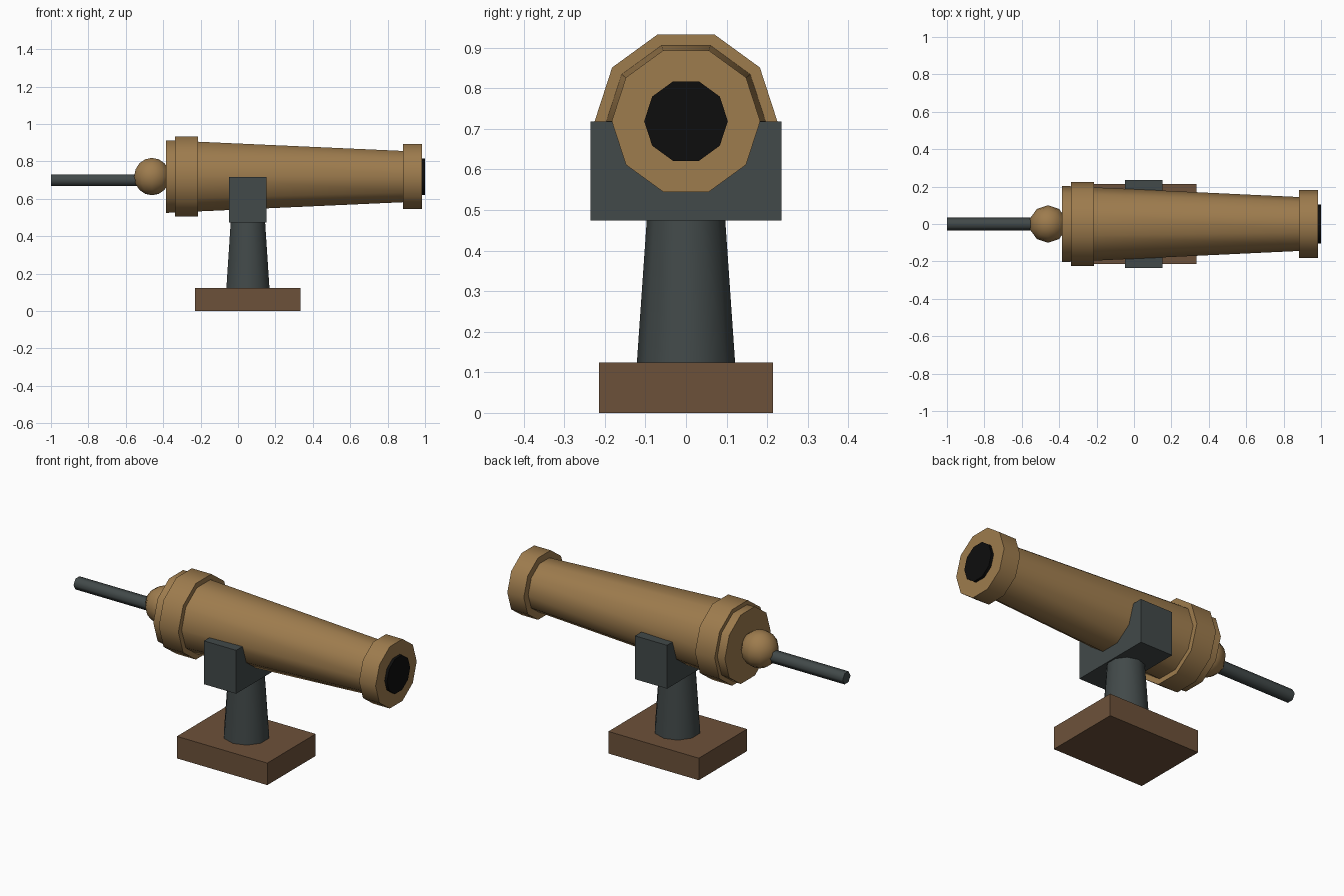
import bpy
import bmesh
import math
from mathutils import Matrix, Vector

cube = bpy.data.objects.get("Cube")
if cube:
    bpy.data.objects.remove(cube, do_unlink=True)


def material(name, colour):
    mat = bpy.data.materials.new(name)
    mat.use_nodes = True
    mat.diffuse_color = (*colour, 1)
    bsdf = next(n for n in mat.node_tree.nodes if n.type == 'BSDF_PRINCIPLED')
    bsdf.inputs["Base Color"].default_value = (*colour, 1)
    return mat


BRASS = material("brass", (0.34, 0.2, 0.075))
IRON = material("dark iron", (0.054, 0.067, 0.067))
WOOD = material("brown wood", (0.152, 0.083, 0.042))
BLACK = material("bore black", (0.004, 0.004, 0.004))


def finish(bm, name, mat):
    bmesh.ops.recalc_face_normals(bm, faces=bm.faces)
    mesh = bpy.data.meshes.new(name)
    bm.to_mesh(mesh)
    bm.free()
    mesh.materials.append(mat)
    obj = bpy.data.objects.new(name, mesh)
    bpy.context.collection.objects.link(obj)
    # Round sides are smooth, end caps stay sharp
    bpy.ops.object.select_all(action='DESELECT')
    obj.select_set(True)
    bpy.context.view_layer.objects.active = obj
    bpy.ops.object.shade_smooth_by_angle(angle=math.radians(65))
    return obj


def lathe(name, profile, mat, origin, along_x=True, sides=10):
    """Turn (distance, radius) points about the x or z axis, a corner on +y."""
    bm = bmesh.new()
    rings = []
    for dist, radius in profile:
        ring = []
        for i in range(sides):
            a = math.tau * i / sides
            u, v = radius * math.cos(a), radius * math.sin(a)
            co = Vector((dist, u, v)) if along_x else Vector((v, u, dist))
            ring.append(bm.verts.new(co + Vector(origin)))
        rings.append(ring)
    for low, high in zip(rings, rings[1:]):
        for i in range(sides):
            j = (i + 1) % sides
            bm.faces.new((low[i], low[j], high[j], high[i]))
    bm.faces.new(rings[0])
    bm.faces.new(rings[-1])
    bmesh.ops.remove_doubles(bm, verts=bm.verts, dist=0.0005)
    return finish(bm, name, mat)


def box(name, low, high, mat):
    low, high = Vector(low), Vector(high)
    bm = bmesh.new()
    bmesh.ops.create_cube(bm, size=1, matrix=Matrix.Translation((low + high) / 2)
                          @ Matrix.Diagonal((*(high - low), 1)))
    return finish(bm, name, mat)


AXIS = (0, 0, 0.719)

# Stand
box("base_block", (-0.23, -0.215, 0), (0.333, 0.215, 0.124), WOOD)
lathe("pedestal", [(0.11, 0.122), (0.5, 0.095)], IRON, (0.053, 0, 0), along_x=False)
box("yoke_block", (-0.047, -0.235, 0.474), (0.153, 0.235, 0.718), IRON)

# Barrel and its rings
lathe("barrel", [(-0.385, 0.204), (0.97, 0.14)], BRASS, AXIS)
lathe("breech_ring", [(-0.336, 0.225), (-0.214, 0.225)], BRASS, AXIS)
lathe("muzzle_ring", [(0.882, 0.183), (0.985, 0.183)], BRASS, AXIS)
lathe("bore", [(0.95, 0.103), (1.0, 0.103)], BLACK, AXIS)

# Rear knob and aiming handle
knob = [(-0.1 * math.cos(math.pi * i / 8), 0.1 * math.sin(math.pi * i / 8) + 0.0001)
        for i in range(9)]
lathe("rear_knob", knob, BRASS, (-0.46, 0, 0.719), along_x=False)
lathe("aiming_handle", [(-1.0, 0.035), (-0.48, 0.035)], IRON, (0, 0, 0.7), sides=6)
